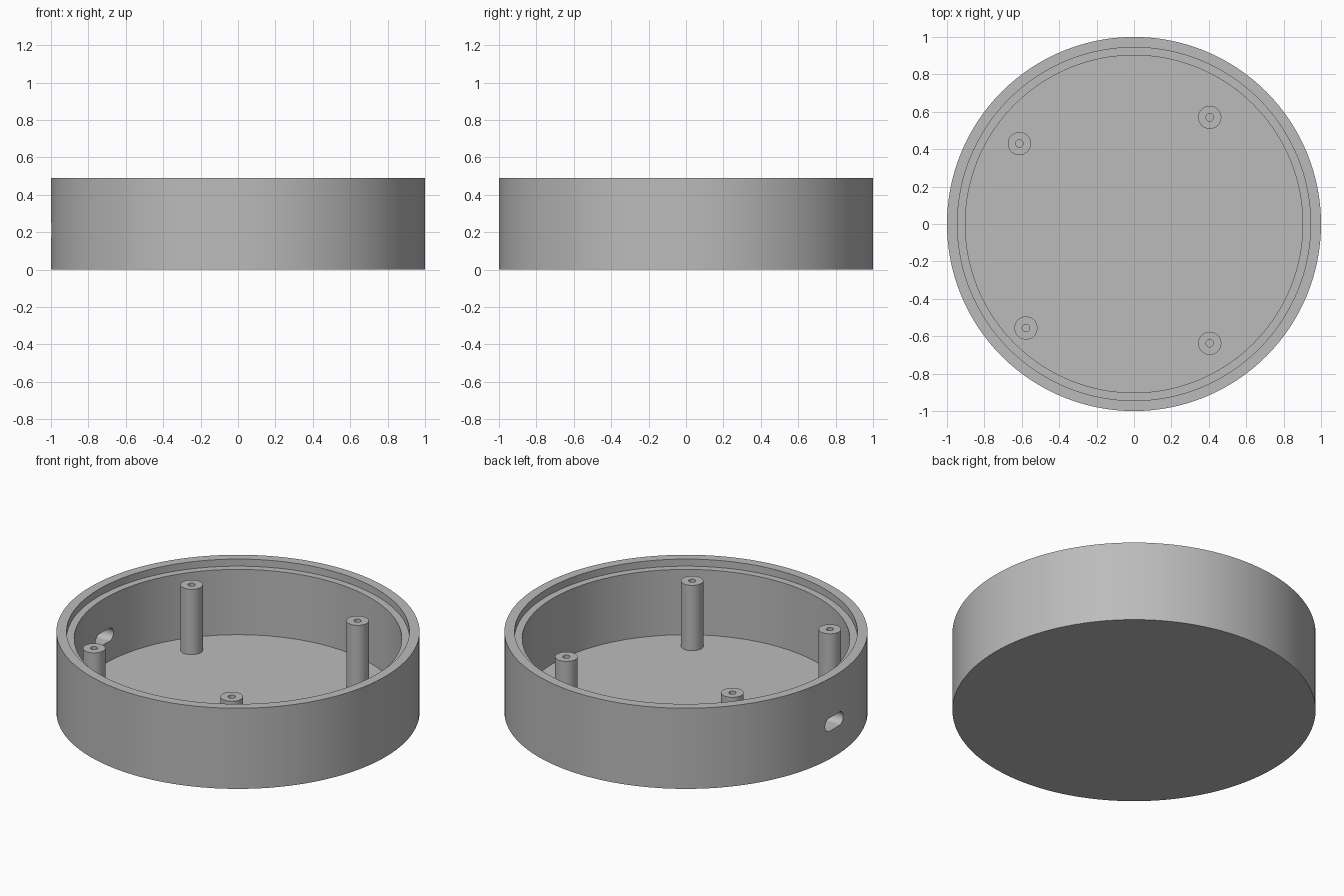
import bpy, bmesh, math
from mathutils import Matrix, Vector

cube = bpy.data.objects.get("Cube")
if cube:
    bpy.data.objects.remove(cube, do_unlink=True)

HEIGHT, LEDGE, FLOOR = 0.49, 0.447, 0.05
RIM_R, WALL_R = 0.944, 0.902
POST_R, HOLE_R = 0.062, 0.02
SLOT_Z, SLOT_R, SLOT_HALF = 0.21, 0.04, 0.047

grey = bpy.data.materials.new("plain grey")
grey.use_nodes = True
GREY = (0.5, 0.5, 0.5, 1)
grey.diffuse_color = GREY
grey.node_tree.nodes["Principled BSDF"].inputs["Base Color"].default_value = GREY


def make_object(name, bm):
    bmesh.ops.recalc_face_normals(bm, faces=bm.faces)
    mesh = bpy.data.meshes.new(name)
    bm.to_mesh(mesh)
    bm.free()
    mesh.materials.append(grey)
    obj = bpy.data.objects.new(name, mesh)
    bpy.context.collection.objects.link(obj)
    return obj


def lathe(name, profile, segments, location=(0, 0, 0)):
    """Revolve an (r, z) profile that starts and ends on the axis."""
    bm = bmesh.new()
    rings = []
    for r, z in profile:
        ring = [bm.verts.new((r * math.cos(a), r * math.sin(a), z))
                for a in (math.tau * i / segments for i in range(segments))]
        rings.append(ring)
    for low, high in zip(rings, rings[1:]):
        for i in range(segments):
            j = (i + 1) % segments
            bm.faces.new((low[i], low[j], high[j], high[i]))
    bm.faces.new(rings[0])
    bm.faces.new(rings[-1])
    obj = make_object(name, bm)
    obj.location = location
    return obj


def smooth(obj):
    bpy.ops.object.select_all(action='DESELECT')
    obj.select_set(True)
    bpy.context.view_layer.objects.active = obj
    bpy.ops.object.shade_smooth_by_angle(angle=math.radians(30))


# Round tray with a stepped rim
shell = lathe("round_housing", [(1, 0), (1, HEIGHT), (RIM_R, HEIGHT), (RIM_R, LEDGE),
                                (WALL_R, LEDGE), (WALL_R, FLOOR)], 128)

# Rounded cable slot through the wall
bm = bmesh.new()
outline = []
for side in (1, -1):
    for i in range(17):
        a = math.pi * i / 16 - math.pi / 2
        outline.append(bm.verts.new((-1.1, side * (SLOT_HALF + SLOT_R * math.cos(a)),
                                     SLOT_Z + side * SLOT_R * math.sin(a))))
face = bm.faces.new(outline)
end = bmesh.ops.extrude_face_region(bm, geom=[face])
bmesh.ops.translate(bm, vec=(0.3, 0, 0),
                    verts=[v for v in end["geom"] if isinstance(v, bmesh.types.BMVert)])
cutter = make_object("slot_cutter", bm)
cutter.hide_render = True

cut = shell.modifiers.new("cable slot", 'BOOLEAN')
cut.operation = 'DIFFERENCE'
cut.solver = 'EXACT'
cut.object = cutter
bpy.context.view_layer.objects.active = shell
bpy.ops.object.modifier_apply(modifier=cut.name)
bpy.data.objects.remove(cutter, do_unlink=True)
smooth(shell)

# Four hollow screw posts standing on the floor
posts = {
    "back_left_post": (0.405, 0.57),
    "back_right_post": (-0.613, 0.43),
    "front_right_post": (-0.578, -0.556),
    "front_left_post": (0.405, -0.638),
}
for name, (x, y) in posts.items():
    post = lathe(name, [(POST_R, FLOOR - 0.01), (POST_R, LEDGE), (HOLE_R, LEDGE),
                        (HOLE_R, FLOOR)], 40, (x, y, 0))
    smooth(post)
